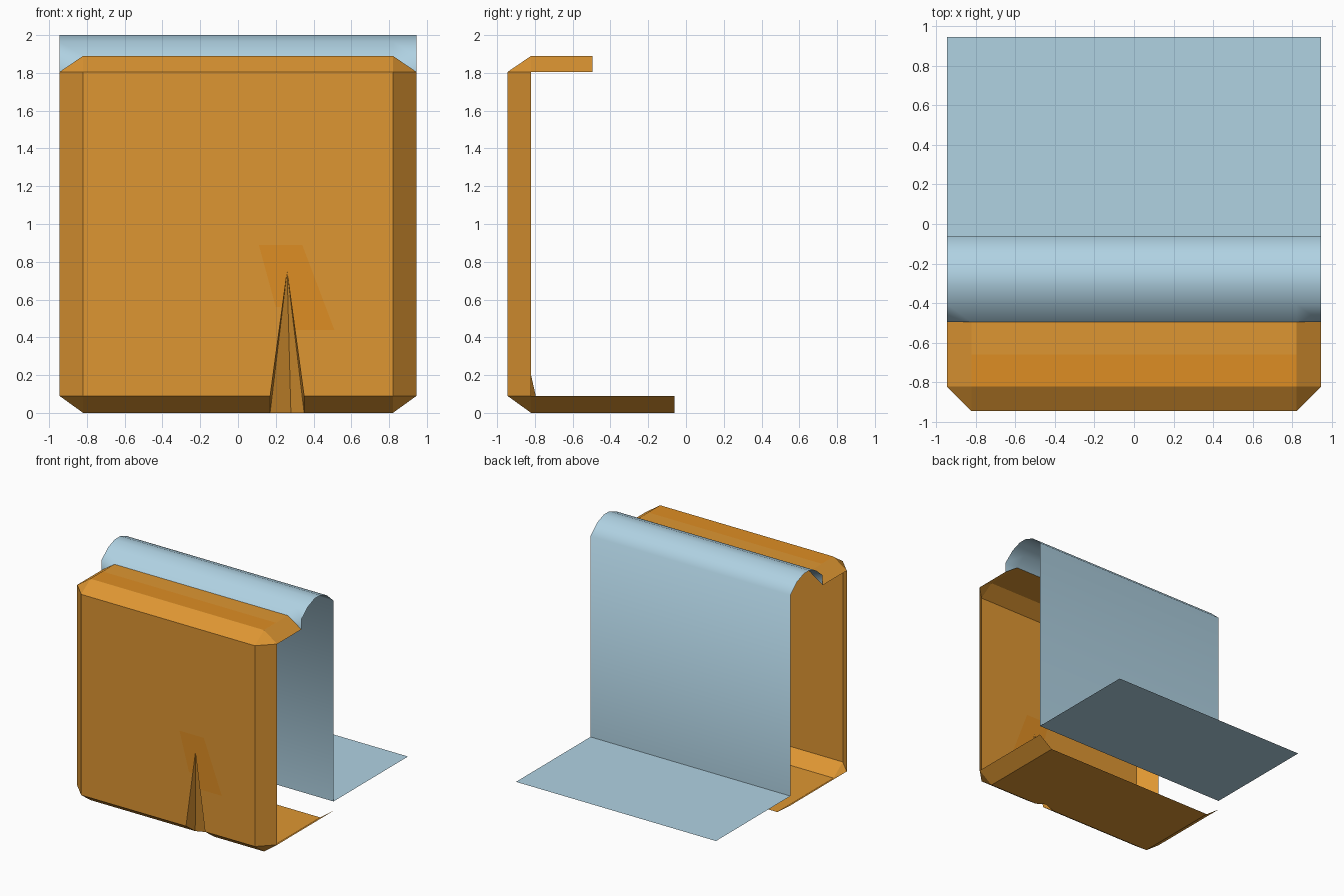
import bpy, bmesh, math
from mathutils import Vector

old = bpy.data.objects.get("Cube")
if old:
    bpy.data.objects.remove(old, do_unlink=True)


def material(name, rgb):
    m = bpy.data.materials.new(name)
    m.use_nodes = True
    m.diffuse_color = (*rgb, 1)
    m.node_tree.nodes["Principled BSDF"].inputs["Base Color"].default_value = (*rgb, 1)
    return m


orange = material("orange", (0.73, 0.305, 0.032))
deep_orange = material("deep_orange", (0.73, 0.27, 0.017))
blue = material("pale_blue", (0.434, 0.645, 0.768))


def build(name, faces, mat, inside):
    """Mesh from point lists, every face turned away from the inside point."""
    bm = bmesh.new()
    for pts in faces:
        f = bm.faces.new([bm.verts.new(p) for p in pts])
        f.normal_update()
        if f.normal.dot(f.calc_center_median() - Vector(inside)) < 0:
            f.normal_flip()
    bmesh.ops.remove_doubles(bm, verts=bm.verts, dist=0.0005)
    me = bpy.data.meshes.new(name)
    bm.to_mesh(me)
    bm.free()
    me.materials.append(mat)
    ob = bpy.data.objects.new(name, me)
    bpy.context.collection.objects.link(ob)
    return ob


# Main dimensions: outer half width, inner half width, chamfer heights, depths
W, I = 0.945, 0.82
LOW, HIGH, TOP = 0.09, 1.805, 1.89
TOP_END, FLOOR_END = -0.495, -0.06
L, R = 0.17, 0.35                      # notch edges
APEX, DEEP = (0.26, -W, 0.75), (0.28, -0.775, 0)
MID = (0, 0, 0.9)

# Front wall with the wedge notch left open
build("front_wall", [[(-I, -W, LOW), (L, -W, LOW), APEX, (R, -W, LOW),
                      (I, -W, LOW), (I, -W, HIGH), (-I, -W, HIGH)]], orange, MID)

# Notch sides
notch = []
for x in (L, R):
    notch += [[APEX, (x, -W, LOW), (x, -I, 0)], [APEX, (x, -I, 0), DEEP]]
build("notch", notch, orange, (0.27, 5, 0))

# Top panel and floor
build("top_panel", [[(-I, -I, TOP), (I, -I, TOP), (I, TOP_END, TOP), (-I, TOP_END, TOP)]],
      orange, MID)
build("floor", [[(-I, -I, 0), (L, -I, 0), DEEP, (R, -I, 0), (I, -I, 0),
                 (I, FLOOR_END, 0), (-I, FLOOR_END, 0)]], orange, MID)

# Chamfers round the shell
bevels = [[(-I, -W, HIGH), (I, -W, HIGH), (I, -I, TOP), (-I, -I, TOP)]]
for a, b in ((-I, L), (R, I)):
    bevels.append([(a, -W, LOW), (b, -W, LOW), (b, -I, 0), (a, -I, 0)])
for s in (-1, 1):
    i, w = s * I, s * W
    bevels.append([(i, -W, LOW), (w, -I, LOW), (w, -I, HIGH), (i, -W, HIGH)])
    for edge, flat, end in ((HIGH, TOP, TOP_END), (LOW, 0, FLOOR_END)):
        bevels.append([(i, -W, edge), (w, -I, edge), (i, -I, flat)])
        bevels.append([(w, -I, edge), (w, end, edge), (i, end, flat), (i, -I, flat)])
build("chamfers", bevels, orange, MID)

# Painted patches on the front wall and top
patch = [(0.11, 0.89), (0.34, 0.89), (0.51, 0.44), (0.302, 0.44),
         (0.26, 0.75), (0.234, 0.56), (0.2, 0.56)]
for name, y, inner in (("front_patch", -W - 0.002, 0), ("inner_patch", -W + 0.002, -2)):
    build(name, [[(x, y, z) for x, z in patch]], deep_orange, (0, inner, 0.9))
z = TOP + 0.002
build("top_stripe", [[(-I, -I, z), (I, -I, z), (I, -0.66, z), (-I, -0.66, z)]],
      deep_orange, MID)

# Blue sheet: flat base, upright wall and rounded crest, swept across the width
profile = [(W, 0.17), (FLOOR_END, 0.17), (FLOOR_END, 1.885), (-0.15, 1.965), (-0.24, 2),
           (-0.315, 2), (-0.405, 1.965), (TOP_END, TOP)]
xs = (-W, -I, I, W)
sheet = []
for (y0, z0), (y1, z1) in zip(profile, profile[1:]):
    for x0, x1 in zip(xs, xs[1:]):
        sheet.append([(x0, y0, z0), (x0, y1, z1), (x1, y1, z1), (x1, y0, z0)])
for s in (-1, 1):
    sheet.append([(s * W, TOP_END, TOP), (s * I, TOP_END, TOP), (s * W, TOP_END, HIGH)])
ob = build("backing_sheet", sheet, blue, (0, -0.28, 0.1))
bpy.ops.object.select_all(action="DESELECT")
ob.select_set(True)
bpy.context.view_layer.objects.active = ob
bpy.ops.object.shade_smooth_by_angle(angle=math.radians(60))
